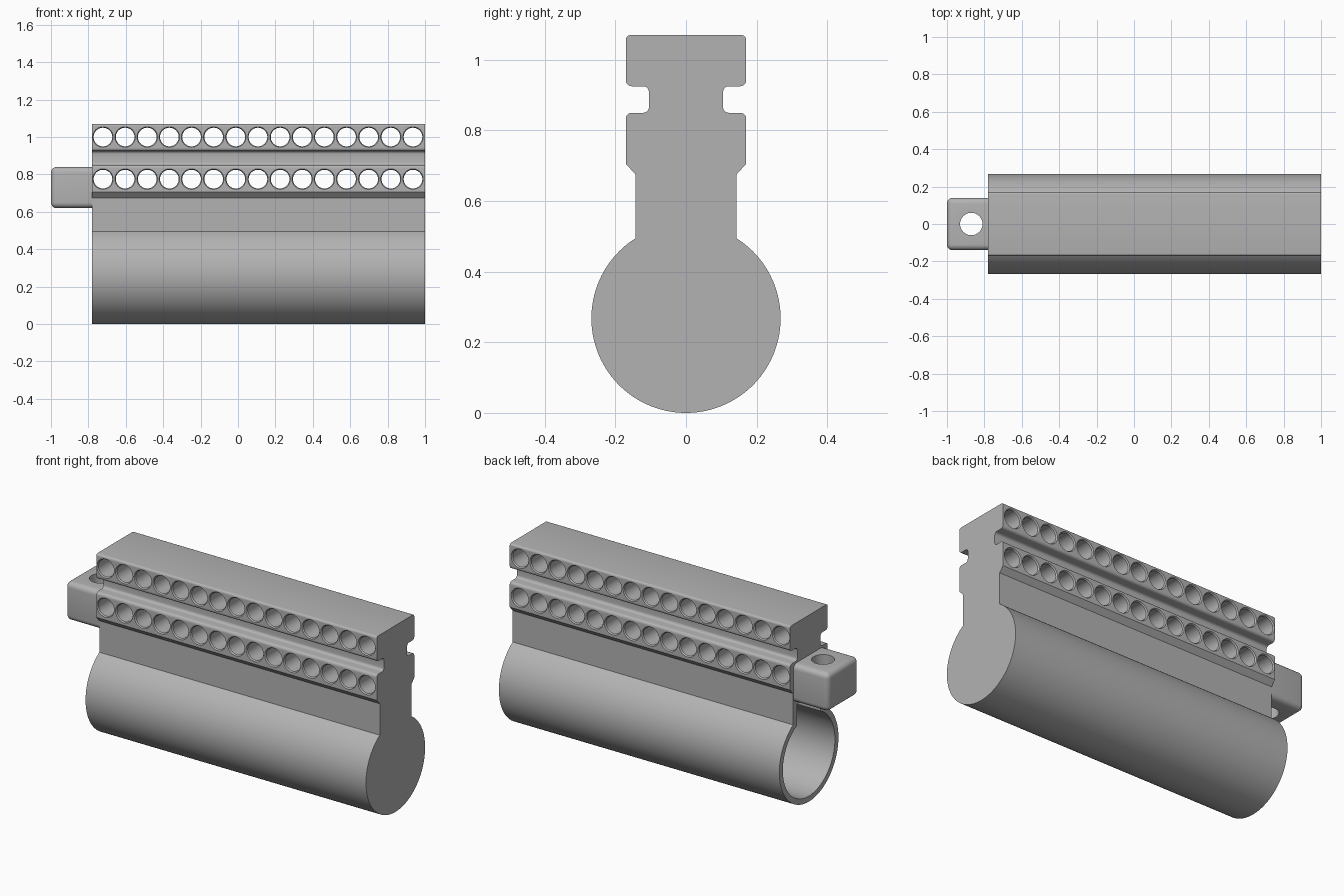
import bpy, bmesh, math
from mathutils import Vector

cube = bpy.data.objects.get("Cube")
if cube:
    bpy.data.objects.remove(cube, do_unlink=True)

# One plain grey material
grey = bpy.data.materials.new("plain grey")
grey.use_nodes = True
COLOUR = (0.45, 0.45, 0.45, 1)
grey.diffuse_color = COLOUR
grey.node_tree.nodes["Principled BSDF"].inputs["Base Color"].default_value = COLOUR

X0, X1 = -0.78, 1.0
R = 0.268            # barrel radius, also its centre height
NECK = 0.143


def finish(bm, name):
    bmesh.ops.recalc_face_normals(bm, faces=bm.faces)
    mesh = bpy.data.meshes.new(name)
    bm.to_mesh(mesh)
    bm.free()
    mesh.materials.append(grey)
    obj = bpy.data.objects.new(name, mesh)
    bpy.context.collection.objects.link(obj)
    return obj


def rounded(corners, segs=5):
    """Turn (y, z, fillet) corners into a polyline; ends stay as they are."""
    out = []
    for i, (y, z, r) in enumerate(corners):
        p = Vector((y, z))
        if r == 0 or i in (0, len(corners) - 1):
            out.append(p)
            continue
        a = (Vector(corners[i - 1][:2]) - p).normalized() * r
        b = (Vector(corners[i + 1][:2]) - p).normalized() * r
        for k in range(segs + 1):
            t = k / segs * math.pi / 2
            out.append(p + a * (1 - math.sin(t)) + b * (1 - math.cos(t)))
    return out


def keyhole(radius, neck, upper, segs=48):
    """Half outline: barrel arc from the bottom to the neck, then the upper part."""
    end = math.pi - math.asin(neck / radius)
    arc = [Vector((radius * math.sin(end * k / segs), R - radius * math.cos(end * k / segs)))
           for k in range(segs + 1)]
    half = arc + rounded(upper)
    return half + [Vector((-p.x, p.y)) for p in reversed(half) if p.x > 1e-5]


def extrude_x(outline, x0, x1, name):
    bm = bmesh.new()
    face = bm.faces.new([bm.verts.new((x0, p.x, p.y)) for p in outline])
    ext = bmesh.ops.extrude_face_region(bm, geom=[face])["geom"]
    bmesh.ops.translate(bm, vec=(x1 - x0, 0, 0),
                        verts=[v for v in ext if isinstance(v, bmesh.types.BMVert)])
    return finish(bm, name)


def add_drill(bm, centre, axis, stations, segs=32):
    """Closed turned solid through centre; stations are (distance, radius)."""
    rings = []
    for d, r in stations:
        ring = []
        for k in range(segs):
            a = math.tau * k / segs
            u, v = r * math.cos(a), r * math.sin(a)
            offset = (u, d, v) if axis == "y" else (u, v, d)
            ring.append(bm.verts.new(Vector(centre) + Vector(offset)))
        rings.append(ring)
    for a, b in zip(rings, rings[1:]):
        for k in range(segs):
            n = (k + 1) % segs
            bm.faces.new((a[k], a[n], b[n], b[k]))
    bm.faces.new(rings[0])
    bm.faces.new(rings[-1])


def cut(obj, cutter):
    cutter.hide_render = True
    mod = obj.modifiers.new("cut", "BOOLEAN")
    mod.operation, mod.solver, mod.object = "DIFFERENCE", "EXACT", cutter
    activate(obj)
    bpy.ops.object.modifier_apply(modifier=mod.name)
    bpy.data.objects.remove(cutter, do_unlink=True)


def activate(obj):
    bpy.ops.object.select_all(action="DESELECT")
    obj.select_set(True)
    bpy.context.view_layer.objects.active = obj


# Body: barrel, neck and grooved double rail in one extrusion
rail = [(NECK, 0.675, 0), (0.17, 0.705, 0), (0.17, 0.85, 0.016), (0.105, 0.85, 0.016),
        (0.105, 0.925, 0.016), (0.17, 0.925, 0.016), (0.17, 1.07, 0.012), (0, 1.07, 0)]
body = extrude_x(keyhole(R, NECK, rail), X0, X1, "body")

# Blind cavity open at the lug end
cavity = [(0.107, 0.6, 0), (0, 0.6, 0)]
cut(body, extrude_x(keyhole(0.236, 0.107, cavity), X0 - 0.1, X1 - 0.04, "cavity_cutter"))

# Two rows of through holes with small chamfers
bm = bmesh.new()
for z in (1.0, 0.775):
    for i in range(15):
        add_drill(bm, (-0.722 + i * 0.1184, 0, z), "y",
                  [(-0.2, 0.055), (-0.17, 0.055), (-0.163, 0.05),
                   (0.163, 0.05), (0.17, 0.055), (0.2, 0.055)])
cut(body, finish(bm, "row_hole_cutter"))

# Lug with rounded outer edges, flat where it meets the body
bm = bmesh.new()
bmesh.ops.create_cube(bm, size=1)
for v in bm.verts:
    v.co = Vector((-0.8895 + v.co.x * 0.221, v.co.y * 0.28, 0.73 + v.co.z * 0.22))
edges = [e for e in bm.edges if min(v.co.x for v in e.verts) < -0.9]
bmesh.ops.bevel(bm, geom=edges, offset=0.03, segments=5, profile=0.5, affect="EDGES")
lug = finish(bm, "lug")

# Vertical hole through the lug
bm = bmesh.new()
add_drill(bm, (-0.87, 0, 0.73), "z", [(-0.2, 0.06), (0.2, 0.06)])
cut(lug, finish(bm, "lug_hole_cutter"))

for obj in (body, lug):
    activate(obj)
    bpy.ops.object.shade_smooth_by_angle(angle=math.radians(30))
